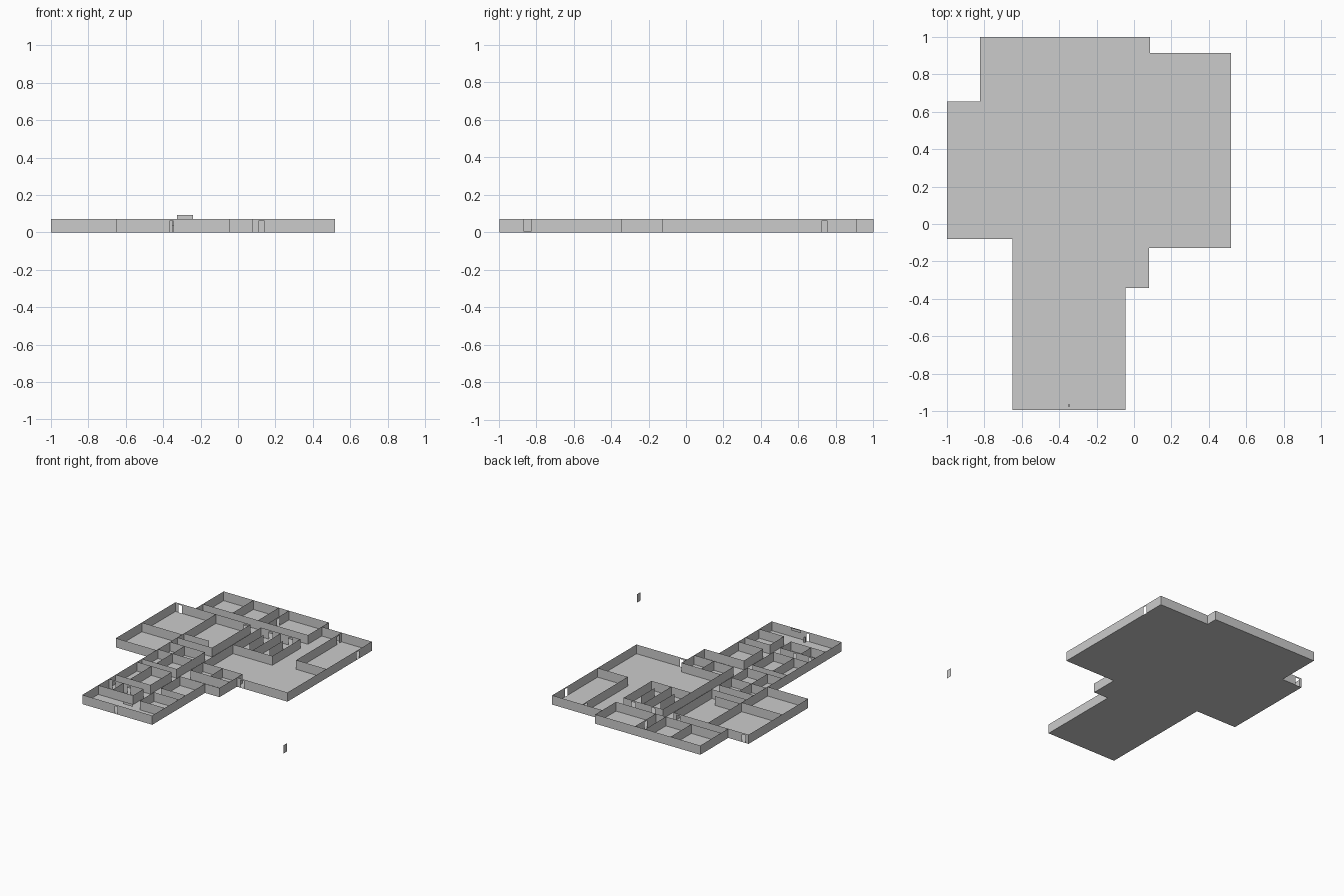
import bpy

H = 0.072     # wall height
DOOR = 0.06   # opening height


def mesh_object(name, polys):
    verts, faces = [], []
    for p in polys:
        faces.append(range(len(verts), len(verts) + len(p)))
        verts.extend(p)
    me = bpy.data.meshes.new(name)
    me.from_pydata(verts, [], [tuple(f) for f in faces])
    me.update()
    ob = bpy.data.objects.new(name, me)
    bpy.context.collection.objects.link(ob)
    return ob


def wall(axis, at, a, b, *doors):
    """Thin wall along an axis; doors are (start, end) openings along it."""
    def pt(t, z):
        return (t, at, z) if axis == 'x' else (at, t, z)

    def panel(s, e, z0, z1):
        return [pt(s, z0), pt(e, z0), pt(e, z1), pt(s, z1)]
    a, b = min(a, b), max(a, b)
    out, cur = [], a
    for s, e in sorted(doors):
        out += [panel(cur, s, 0, H), panel(s, e, DOOR, H)]
        cur = e
    out.append(panel(cur, b, 0, H))
    return out


def walls(name, *specs):
    mesh_object(name, [p for s in specs for p in wall(*s)])


# Floor slab outline
outline = [(-1, -.08), (-.65, -.08), (-.65, -.995), (-.045, -.995), (-.045, -.343),
           (.08, -.343), (.08, -.128), (.518, -.128), (.518, .913), (.085, .913),
           (.085, 1), (-.824, 1), (-.824, .655), (-1, .655)]
mesh_object("floor", [[(x, y, 0) for x, y in outline]])

# Outer walls
walls("outer_walls",
      ('y', -1, -.08, .655), ('x', -.08, -1, -.65), ('y', -.65, -.995, .655),
      ('x', -.995, -.65, -.045, (-.365, -.345)), ('y', -.045, -.995, -.343),
      ('x', -.343, -.26, .08), ('y', .08, -.343, -.06),
      ('x', -.128, .08, .518, (.11, .142)), ('y', .518, -.128, .913, (.722, .755)),
      ('x', .913, .085, .518), ('y', .085, .743, 1), ('x', 1, -.824, .085),
      ('y', -.824, .655, 1))

# North row of rooms and the corridor beside it
walls("north_room_walls",
      ('x', .743, -.824, .085), ('y', -.567, .743, 1), ('y', -.347, .743, 1),
      ('y', -.26, .743, 1, (.855, .885)),
      ('x', .655, -1, -.35, (-.975, -.943), (-.405, -.375)),
      ('x', .655, -.26, .08, (-.19, -.16), (-.02, .012)))

# West rooms and central hall
walls("west_room_walls",
      ('x', .24, -1, -.65), ('y', -.35, .18, .655), ('x', .18, -.65, -.35),
      ('x', .262, -.65, -.435))

# East hall and its corner room
walls("east_room_walls",
      ('y', .257, .352, .913, (.855, .885)), ('x', .352, .257, .518))

# Wash rooms with free partitions
walls("wash_room_walls",
      ('y', -.26, -.215, .655), ('y', -.09, .31, .655), ('y', .08, .31, .655),
      ('x', .31, -.26, .08), ('y', -.175, .395, .565), ('y', -.005, .395, .565))

# Middle blocks of paired rooms
walls("middle_room_walls",
      ('x', .09, -.65, -.35), ('y', -.525, -.257, .09), ('y', -.35, -.257, .09),
      ('x', -.06, -.65, -.35), ('x', -.257, -.65, -.35),
      ('x', -.06, -.26, .08), ('x', -.215, -.26, .08), ('y', -.09, -.215, -.06),
      ('x', -.32, -.65, -.35), ('x', -.582, -.65, -.35),
      ('y', -.525, -.582, -.32), ('y', -.35, -.582, -.32),
      ('y', -.26, -.582, -.343), ('x', -.582, -.26, -.045))

# South rooms
walls("south_room_walls",
      ('x', -.667, -.65, -.35, (-.62, -.592), (-.49, -.462)),
      ('y', -.525, -.797, -.667), ('y', -.35, -.797, -.667), ('x', -.797, -.65, -.35),
      ('y', -.26, -.84, -.667), ('x', -.667, -.26, -.045), ('x', -.84, -.26, -.045))

# Raised panel over the entrance, and the door leaf standing apart
mesh_object("entrance_panel", [[(-.327, -.953, H), (-.24, -.953, H),
                                (-.24, -.953, .092), (-.327, -.953, .092)]])
mesh_object("loose_door", [[(1, -.867, .005), (1, -.825, .005),
                            (1, -.825, .07), (1, -.867, .07)]])

# Small post inside the entrance
bpy.ops.mesh.primitive_cube_add(size=1, location=(-.348, -.97, .019))
post = bpy.context.object
post.name = "entrance_post"
post.scale = (.012, .012, .038)
